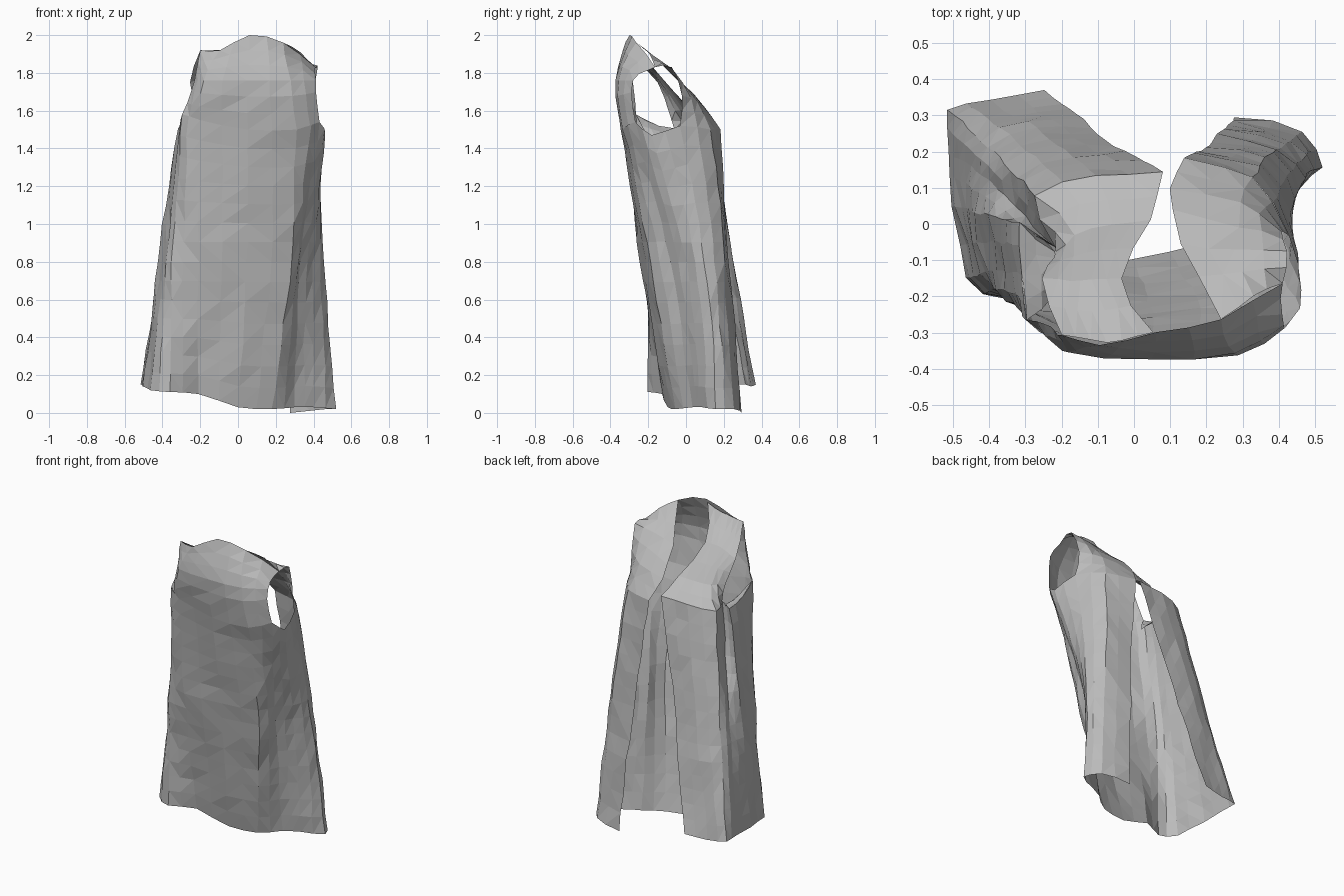
import bpy
import bmesh
from mathutils import Vector, noise

old = bpy.data.objects.get("Cube")
if old:
    bpy.data.objects.remove(old, do_unlink=True)

# Single cloth colour
cloth = bpy.data.materials.new("grey_cloth")
cloth.use_nodes = True
grey = (0.5, 0.5, 0.5, 1)
cloth.diffuse_color = grey
shader = cloth.node_tree.nodes["Principled BSDF"]
shader.inputs["Base Color"].default_value = grey
shader.inputs["Roughness"].default_value = 0.9


def level(z, points):
    """Place a flat outline at one height."""
    return [(x, y, z) for x, y in points]


def smooth_path(points, steps):
    """Catmull-Rom path through the points, open at both ends."""
    pts = [Vector(p) for p in points]
    pts = [pts[0] * 2 - pts[1]] + pts + [pts[-1] * 2 - pts[-2]]
    path = []
    for a, b, c, d in zip(pts, pts[1:], pts[2:], pts[3:]):
        for i in range(steps):
            t = i / steps
            path.append(b + (c - a) * (t / 2)
                        + (a * 2 - b * 5 + c * 4 - d) * (t * t / 2)
                        + (b * 3 - a - c * 3 + d) * (t ** 3 / 2))
    return path + [pts[-2]]


def crumple(co):
    """Push a point sideways to make long, shallow creases."""
    fold = noise.noise_vector(Vector((co.x * 9, co.y * 9, co.z * 4)))
    crease = noise.noise_vector(co * 21)
    push = fold * 0.012 + crease * 0.007
    return Vector((co.x + push.x, co.y + push.y, min(2, max(0, co.z))))


def cloth_sheet(name, rows, across, along):
    """Loft a faceted open sheet through rows of control points."""
    wide = [smooth_path(row, across) for row in rows]
    columns = [smooth_path(column, along) for column in zip(*wide)]
    bm = bmesh.new()
    grid = [[bm.verts.new(crumple(co)) for co in column] for column in columns]
    for left, right in zip(grid, grid[1:]):
        for i in range(len(left) - 1):
            bm.faces.new((left[i], right[i], right[i + 1], left[i + 1]))
    bmesh.ops.triangulate(bm, faces=bm.faces[:], quad_method='SHORT_EDGE')
    mesh = bpy.data.meshes.new(name)
    bm.to_mesh(mesh)
    bm.free()
    mesh.materials.append(cloth)
    obj = bpy.data.objects.new(name, mesh)
    bpy.context.collection.objects.link(obj)
    return obj


# Outlines run from the right back edge, round the front, to the left back edge
hem = [(-.24, .37, .15), (-.4, .34, .14), (-.51, .31, .15), (-.51, .2, .15),
       (-.5, .05, .14), (-.46, -.15, .12), (-.36, -.2, .11), (-.21, -.13, .1),
       (0, -.1, .03), (.18, -.06, .02), (.3, .03, .03), (.4, .08, .03),
       (.51, .16, .02), (.46, .25, .02), (.28, .3, 0)]
waist = level(.8, [(-.1, .25), (-.25, .25), (-.39, .2), (-.4, .12),
                   (-.42, .03), (-.39, -.13), (-.35, -.21), (-.21, -.24),
                   (.05, -.23), (.28, -.19), (.33, -.08), (.4, 0),
                   (.46, .1), (.39, .2), (.22, .23)])
chest = [(.08, .14, 1.53), (-.1, .13, 1.52), (-.27, .08, 1.5),
         (-.22, -.06, 1.5), (-.32, 0, 1.5), (-.31, -.14, 1.52),
         (-.29, -.26, 1.58), (-.2, -.32, 1.55), (.05, -.34, 1.5),
         (.3, -.33, 1.5), (.43, -.27, 1.54), (.46, -.18, 1.47),
         (.42, -.03, 1.52), (.33, .13, 1.5), (.14, .18, 1.5)]
cloth_sheet("cloak_body", [hem, waist, chest], 2, 7)

# Right armhole rim, folded inward
rim = level(1.46, [(-.2, -.07), (-.22, -.08), (-.21, -.13), (-.22, -.2)])
cloth_sheet("right_armhole_fold", [chest[3:7], rim], 2, 2)

# Front panel between the armholes
yoke = level(1.76, [(-.23, -.28), (-.18, -.35), (.05, -.37),
                    (.28, -.36), (.41, -.28)])
collar = [(-.2, -.31, 1.92), (-.1, -.33, 1.92), (.06, -.3, 2),
          (.24, -.26, 1.96), (.41, -.16, 1.83)]
cloth_sheet("front_panel", [chest[6:11], yoke, collar], 2, 3)

# Shoulder straps, from the back over to the collar
right_strap = [chest[:4],
               [(.04, .01, 1.62), (-.06, 0, 1.61), (-.16, -.03, 1.6),
                (-.22, -.09, 1.6)],
               [(-.04, -.15, 1.8), (-.11, -.16, 1.8), (-.18, -.16, 1.78),
                (-.25, -.15, 1.75)],
               [(.05, -.3, 1.98), (-.04, -.32, 1.93), (-.12, -.32, 1.92),
                (-.2, -.31, 1.92)]]
cloth_sheet("right_shoulder_strap", right_strap, 2, 2)

left_strap = [chest[12:],
              [(.41, -.02, 1.68), (.29, .06, 1.65), (.1, .1, 1.62)],
              [(.42, -.07, 1.83), (.28, -.07, 1.81), (.13, -.05, 1.77)],
              [(.41, -.16, 1.83), (.33, -.2, 1.91), (.24, -.26, 1.96)]]
cloth_sheet("left_shoulder_strap", left_strap, 2, 2)
